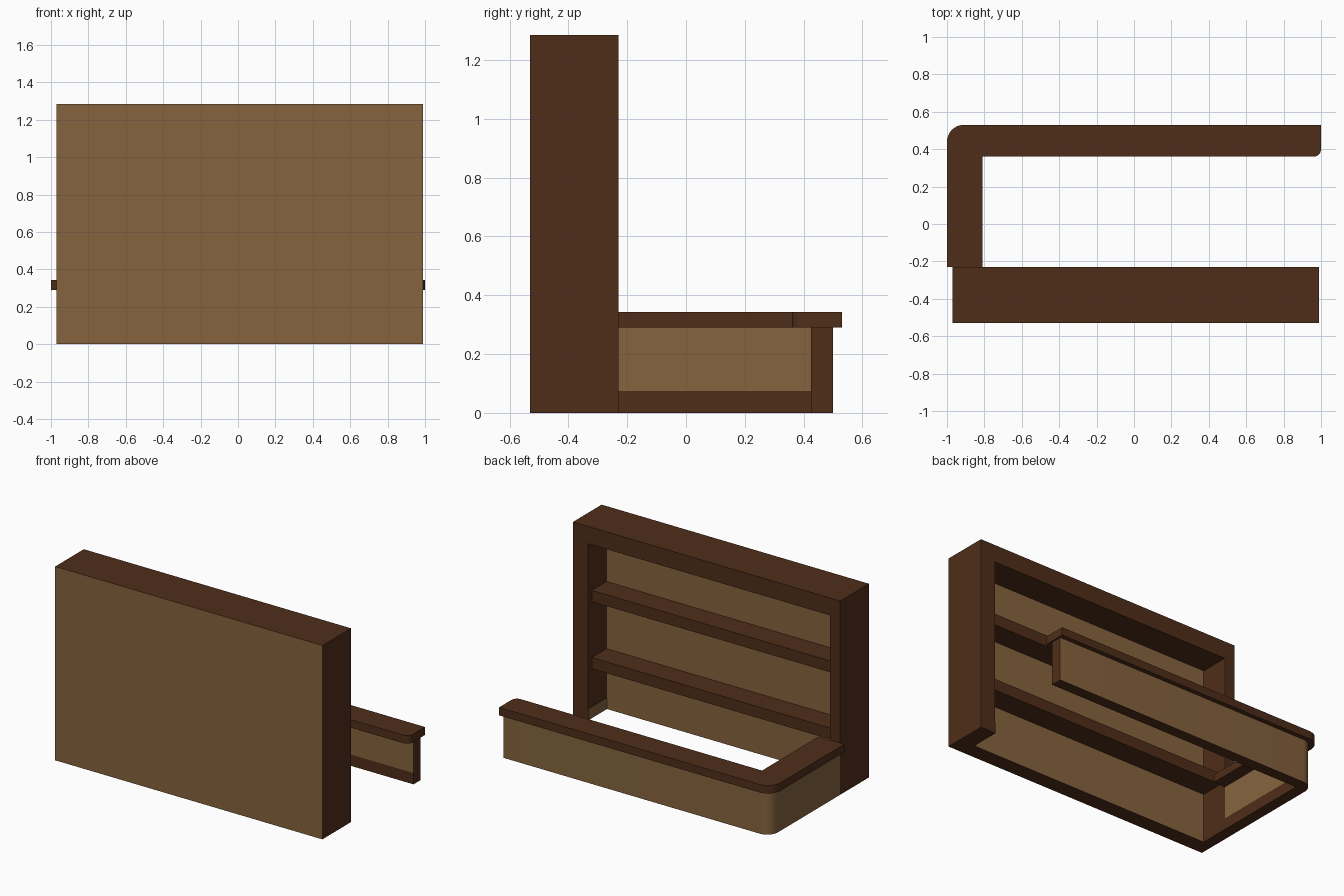
import bpy, bmesh
from math import pi, cos, sin

if "Cube" in bpy.data.objects:
    bpy.data.objects.remove(bpy.data.objects["Cube"])


def material(name, color):
    m = bpy.data.materials.new(name)
    m.diffuse_color = color
    m.use_nodes = True
    m.node_tree.nodes["Principled BSDF"].inputs["Base Color"].default_value = m.diffuse_color
    return m


LIGHT = material("light_wood", (0.238, 0.127, 0.048, 1))
DARK = material("dark_wood", (0.078, 0.027, 0.010, 1))


def arc(cx, cy, r, a0, a1, n=8):
    return [(cx + r * cos(a0 + (a1 - a0) * i / n), cy + r * sin(a0 + (a1 - a0) * i / n))
            for i in range(n + 1)]


def prism(name, outline, levels, is_light=lambda n, c: False, smooth=False):
    """Extrude a counter-clockwise outline through the given heights."""
    bm = bmesh.new()
    rings = [[bm.verts.new((x, y, z)) for x, y in outline] for z in levels]
    bm.faces.new(rings[0][::-1])
    bm.faces.new(rings[-1])
    for lo, hi in zip(rings, rings[1:]):
        for i in range(len(outline)):
            j = (i + 1) % len(outline)
            bm.faces.new((lo[i], lo[j], hi[j], hi[i]))
    bm.normal_update()
    for f in bm.faces:
        f.material_index = int(is_light(f.normal, f.calc_center_median()))
    mesh = bpy.data.meshes.new(name)
    bm.to_mesh(mesh)
    bm.free()
    mesh.materials.append(DARK)
    mesh.materials.append(LIGHT)
    ob = bpy.data.objects.new(name, mesh)
    bpy.context.collection.objects.link(ob)
    if smooth:
        bpy.ops.object.select_all(action='DESELECT')
        bpy.context.view_layer.objects.active = ob
        ob.select_set(True)
        bpy.ops.object.shade_smooth_by_angle(angle=pi / 6)
    return ob


def box(name, x0, x1, y0, y1, z0, z1, **kw):
    return prism(name, [(x0, y0), (x1, y0), (x1, y1), (x0, y1)], [z0, z1], **kw)


# Cabinet: thick panel with light faces, dark frame and shelves
L, R, H = -0.97, 0.99, 1.285
BACK, FRONT = -0.425, -0.23
box("cabinet_panel", L, R, -0.53, BACK, 0, H, is_light=lambda n, c: abs(n.y) > 0.5)
box("cabinet_side_left", L, L + 0.075, BACK, FRONT, 0, H - 0.115)
box("cabinet_side_right", R - 0.11, R, BACK, FRONT, 0, H - 0.115)
box("cabinet_top", L, R, BACK, FRONT, H - 0.115, H)
for i, z in enumerate((0.325, 0.77)):
    box(f"shelf_{i + 1}", L + 0.075, R - 0.11, BACK, -0.27, z, z + 0.075)
box("cabinet_inner_plinth", R - 0.113, R - 0.11, BACK, FRONT, 0, 0.075,
    is_light=lambda n, c: n.x < -0.5)


# Counter wall: L-shaped, light panels, dark end and dark inner base strip
def wall_light(n, c):
    if abs(n.z) > 0.5 or c.x > 0.98:
        return False
    return n.y > 0.01 or n.x < -0.01 or c.z > 0.075


prism("counter_wall",
      [(R, 0.5)] + arc(-0.89, 0.42, 0.08, pi / 2, pi)
      + [(L, FRONT), (-0.895, FRONT), (-0.895, 0.425), (R, 0.425)],
      [0, 0.075, 0.29], is_light=wall_light, smooth=True)

# Counter top: overhanging slab with rounded corners
prism("counter_top",
      [(1.0, 0.53)] + arc(-0.91, 0.44, 0.09, pi / 2, pi)
      + [(-1.0, FRONT), (-0.81, FRONT), (-0.81, 0.36)]
      + arc(0.96, 0.40, 0.04, -pi / 2, 0),
      [0.29, 0.343], smooth=True)
